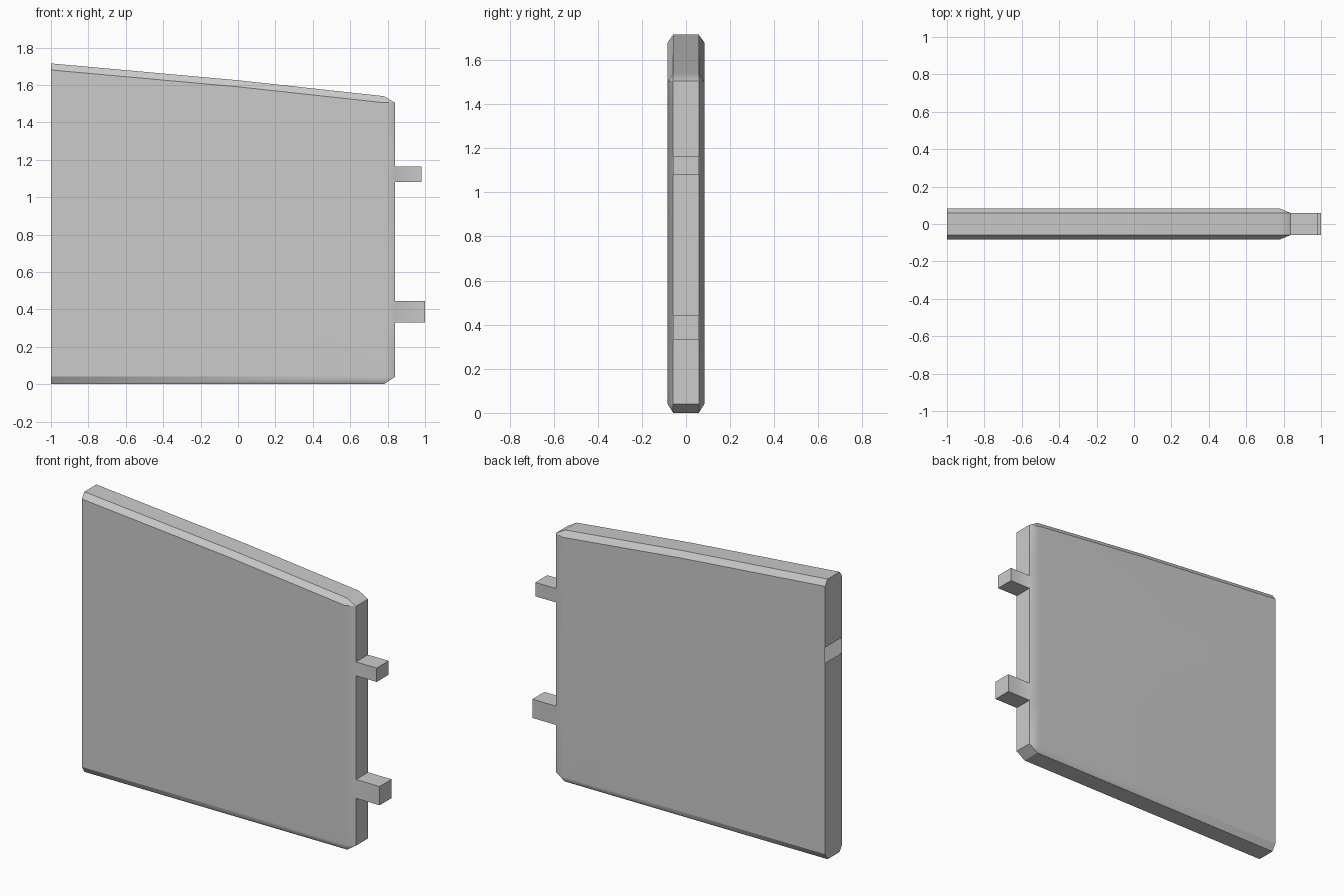
import bpy
import bmesh
from math import radians

if "Cube" in bpy.data.objects:
    bpy.data.objects.remove(bpy.data.objects["Cube"])

RIM_Y, FACE_Y = 0.058, 0.083              # half depth of the narrow rim / broad faces
PEGS = {(0.33, 0.445): 0.16, (1.08, 1.165): 0.14}   # peg z range: length
SLOT = (1.21, 1.305)                      # opening in the left end

# Outline stations from bottom left to top left: (rim x, rim z, face x, face z)
stations = [(-1, 0, -1, 0.04), (0.78, 0, 0.78, 0.04), (0.84, 0.04, 0.78, 0.04)]
stations += [(0.84, z, 0.78, z) for span in PEGS for z in span]
stations += [(0.84, 1.505, 0.78, 1.505), (0.78, 1.54, 0.78, 1.505),
             (0, 1.625, 0, 1.59), (-1, 1.715, -1, 1.68)]

bm = bmesh.new()
cache = {}


def face(*points):
    """Add a face, sharing vertices and dropping repeated points."""
    verts = []
    for p in points:
        if p not in cache:
            cache[p] = bm.verts.new(p)
        if cache[p] not in verts:
            verts.append(cache[p])
    return bm.faces.new(verts)


# Broad faces and their chamfers, front and back
for s in (-1, 1):
    outline = [(fx, s * FACE_Y, fz) for _, _, fx, fz in stations]
    outline += [(-1, s * FACE_Y, z) for z in reversed(SLOT)]
    face(*outline)
    for a, b in zip(stations, stations[1:]):
        face((a[0], s * RIM_Y, a[1]), (b[0], s * RIM_Y, b[1]),
             (b[2], s * FACE_Y, b[3]), (a[2], s * FACE_Y, a[3]))

# Rim band, with pegs to be pulled out of the right edge
peg_faces = []
for a, b in zip(stations, stations[1:]):
    f = face((a[0], -RIM_Y, a[1]), (b[0], -RIM_Y, b[1]),
             (b[0], RIM_Y, b[1]), (a[0], RIM_Y, a[1]))
    if (a[1], b[1]) in PEGS:
        peg_faces.append((f, PEGS[(a[1], b[1])]))

# Left end, open between the two caps
for st, z in ((stations[0], SLOT[0]), (stations[-1], SLOT[1])):
    face((-1, -RIM_Y, st[1]), (-1, RIM_Y, st[1]), (-1, FACE_Y, st[3]),
         (-1, FACE_Y, z), (-1, -FACE_Y, z), (-1, -FACE_Y, st[3]))

# Pegs
for f, length in peg_faces:
    tip = bmesh.ops.extrude_discrete_faces(bm, faces=[f])["faces"][0]
    bmesh.ops.translate(bm, verts=tip.verts[:], vec=(length, 0, 0))

bmesh.ops.recalc_face_normals(bm, faces=bm.faces[:])
mesh = bpy.data.meshes.new("gate_panel")
bm.to_mesh(mesh)
bm.free()
panel = bpy.data.objects.new("gate_panel", mesh)
bpy.context.collection.objects.link(panel)

# Soft shading over the shallow bevels, sharp elsewhere
bpy.context.view_layer.objects.active = panel
panel.select_set(True)
bpy.ops.object.shade_smooth_by_angle(angle=radians(30))
weighted = panel.modifiers.new("weighted_normals", 'WEIGHTED_NORMAL')
weighted.keep_sharp = True
